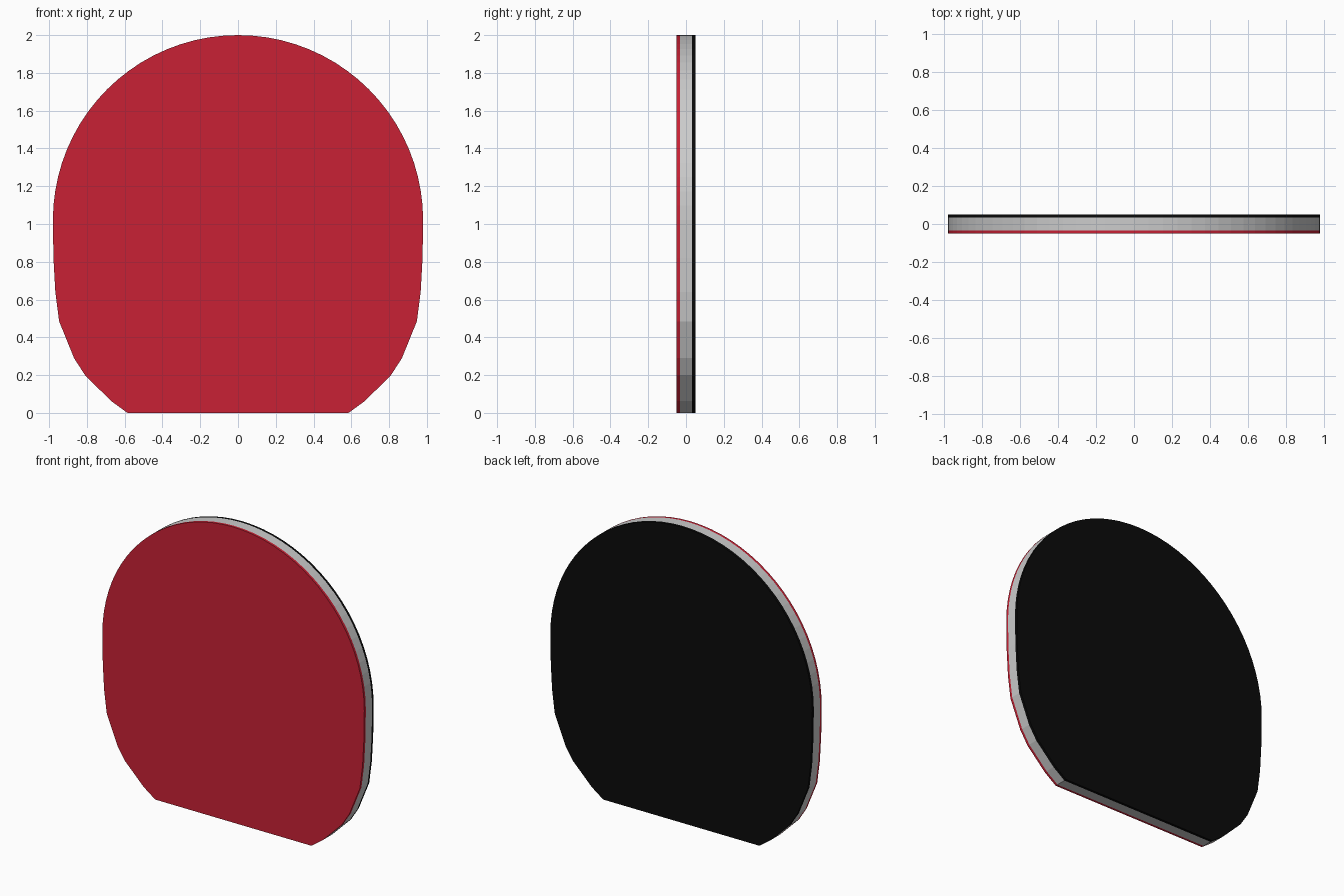
import bpy, bmesh, math

if "Cube" in bpy.data.objects:
    bpy.data.objects.remove(bpy.data.objects["Cube"])

RADIUS, CENTRE_Z = 0.98, 1.02
ARC_STEPS = 20  # per quarter of the round top

# Right half of the outline: round top, then the taper to the flat base
right = [(RADIUS * math.sin(a), CENTRE_Z + RADIUS * math.cos(a))
         for a in (i * math.pi / 2 / ARC_STEPS for i in range(ARC_STEPS + 1))]
right += [(0.977, 0.82), (0.967, 0.64), (0.947, 0.485), (0.868, 0.29),
          (0.81, 0.20), (0.672, 0.063), (0.585, 0.0)]
outline = right + [(-x, z) for x, z in reversed(right[1:])]


def material(name, colour):
    mat = bpy.data.materials.new(name)
    mat.diffuse_color = (*colour, 1)
    mat.use_nodes = True
    mat.node_tree.nodes["Principled BSDF"].inputs["Base Color"].default_value = mat.diffuse_color
    return mat


def layer(name, y0, y1, mat=None):
    """Extrude the paddle outline from y0 to y1."""
    bm = bmesh.new()
    face = bm.faces.new([bm.verts.new((x, y0, z)) for x, z in outline])
    ext = bmesh.ops.extrude_face_region(bm, geom=[face], use_keep_orig=True)
    moved = [v for v in ext["geom"] if isinstance(v, bmesh.types.BMVert)]
    bmesh.ops.translate(bm, verts=moved, vec=(0, y1 - y0, 0))
    bmesh.ops.recalc_face_normals(bm, faces=bm.faces)
    mesh = bpy.data.meshes.new(name)
    bm.to_mesh(mesh)
    bm.free()
    if mat:
        mesh.materials.append(mat)
    obj = bpy.data.objects.new(name, mesh)
    bpy.context.collection.objects.link(obj)
    return obj


# Core blade with a rubber sheet on each side
layer("blade_core", -0.033, 0.033)
layer("front_rubber", -0.05, -0.033, material("red_rubber", (0.58, 0.015, 0.035)))
layer("back_rubber", 0.033, 0.05, material("black_rubber", (0.003, 0.003, 0.003)))
